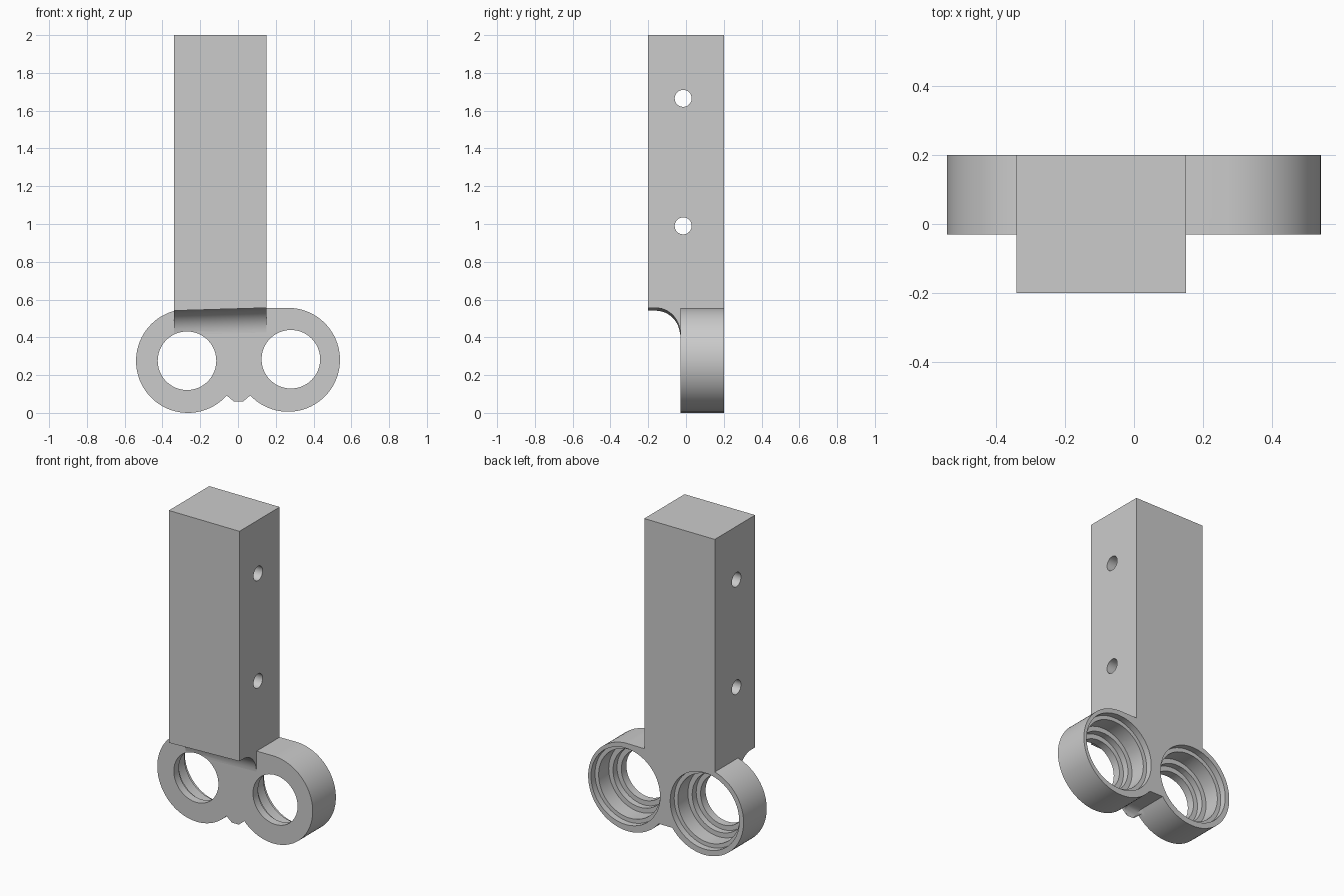
import bpy
import bmesh
from math import sin, cos, asin, pi, radians
from mathutils import Vector

cube = bpy.data.objects.get("Cube")
if cube:
    bpy.data.objects.remove(cube, do_unlink=True)

grey = bpy.data.materials.new("plain grey")
grey.use_nodes = True
colour = (0.6, 0.6, 0.6, 1)
grey.diffuse_color = colour
grey.node_tree.nodes["Principled BSDF"].inputs["Base Color"].default_value = colour

BACK, FRONT = 0.2, -0.03
RING_R = 0.275
RINGS = [(-0.265, 0.275), (0.265, 0.281)]
BORES = [(-0.27, 0.276), (0.28, 0.284)]
WEB_Z = 0.11


def make_object(name, bm):
    bmesh.ops.recalc_face_normals(bm, faces=bm.faces)
    mesh = bpy.data.meshes.new(name)
    bm.to_mesh(mesh)
    bm.free()
    mesh.materials.append(grey)
    obj = bpy.data.objects.new(name, mesh)
    bpy.context.collection.objects.link(obj)
    return obj


def extrude(points, offset):
    """Closed prism from an outline; returns the bmesh and its first cap."""
    bm = bmesh.new()
    cap = bm.faces.new([bm.verts.new(p) for p in points])
    base = bm.faces.new([bm.verts.new(Vector(p) + Vector(offset)) for p in points])
    a, b = list(cap.verts), list(base.verts)
    for i in range(len(a)):
        j = (i + 1) % len(a)
        bm.faces.new((a[i], a[j], b[j], b[i]))
    return bm, cap


def revolve(name, profile, place, segments=64):
    """Closed solid of revolution; place(distance, u, v) positions a point."""
    bm = bmesh.new()
    loops = []
    for d, r in profile:
        angles = [2 * pi * i / segments for i in range(segments)]
        loops.append([bm.verts.new(place(d, r * cos(t), r * sin(t))) for t in angles])
    for a, b in zip(loops, loops[1:]):
        for i in range(segments):
            j = (i + 1) % segments
            bm.faces.new((a[i], a[j], b[j], b[i]))
    bm.faces.new(loops[0])
    bm.faces.new(loops[-1])
    obj = make_object(name, bm)
    obj.hide_render = True
    return obj


def boolean(target, tool, operation):
    mod = target.modifiers.new(operation.title(), "BOOLEAN")
    mod.operation, mod.object, mod.solver = operation, tool, "EXACT"
    bpy.context.view_layer.objects.active = target
    bpy.ops.object.modifier_apply(modifier=mod.name)
    bpy.data.objects.remove(tool, do_unlink=True)


def arc(centre, radius, start, end, steps):
    angles = [start + (end - start) * i / steps for i in range(steps + 1)]
    return [(centre[0] + radius * cos(t), centre[1] + radius * sin(t)) for t in angles]


# Twin ring plate with a rounded front rim
dip = [asin((c[1] - WEB_Z) / RING_R) for c in RINGS]
outline = arc(RINGS[0], RING_R, pi / 2, 2 * pi - dip[0], 48)
outline += arc(RINGS[1], RING_R, pi + dip[1], 2.5 * pi, 48)
bm, front_cap = extrude([(x, FRONT, z) for x, z in outline], (0, BACK - FRONT, 0))
bmesh.ops.bevel(bm, geom=list(front_cap.edges), offset=0.05, segments=6,
                profile=0.5, affect="EDGES", clamp_overlap=False)
bracket = make_object("bracket", bm)

# Square handle with a concave fillet running into the plate
side = [(BACK, 2), (-0.2, 2), (-0.2, 0.55)]
side += arc((-0.162, 0.42), 0.13, pi / 2, 0, 12)
side += [(0.1, 0.42), (0.1, 0.5), (BACK, 0.5)]
bm, _ = extrude([(-0.34, y, z) for y, z in side], (0.49, 0, 0))
for v in bm.verts:
    if v.co.z < 1:
        v.co.z += 0.03 * (v.co.x + 0.05)
handle = make_object("handle", bm)
boolean(bracket, handle, "UNION")

# Stepped bearing bores, opening wider towards the back
steps = [(-0.3, 0.155), (0.02, 0.155), (0.02, 0.185), (0.06, 0.185),
         (0.06, 0.215), (0.16, 0.215), (0.16, 0.24), (0.3, 0.24)]
for cx, cz in BORES:
    bore = revolve("bore_cutter", steps, lambda d, u, v: (cx + u, d, cz + v))
    boolean(bracket, bore, "DIFFERENCE")

# Cross holes through the handle
for hole_z in (0.99, 1.665):
    drill = revolve("drill_cutter", [(-0.6, 0.045), (0.4, 0.045)],
                    lambda d, u, v: (d, u - 0.015, hole_z + v), 32)
    boolean(bracket, drill, "DIFFERENCE")

# Smooth curved surfaces and keep flat faces flat
bpy.ops.object.select_all(action="DESELECT")
bracket.select_set(True)
bpy.context.view_layer.objects.active = bracket
bpy.ops.object.shade_smooth_by_angle(angle=radians(25))
weighted = bracket.modifiers.new("Weighted Normals", "WEIGHTED_NORMAL")
weighted.keep_sharp = True
